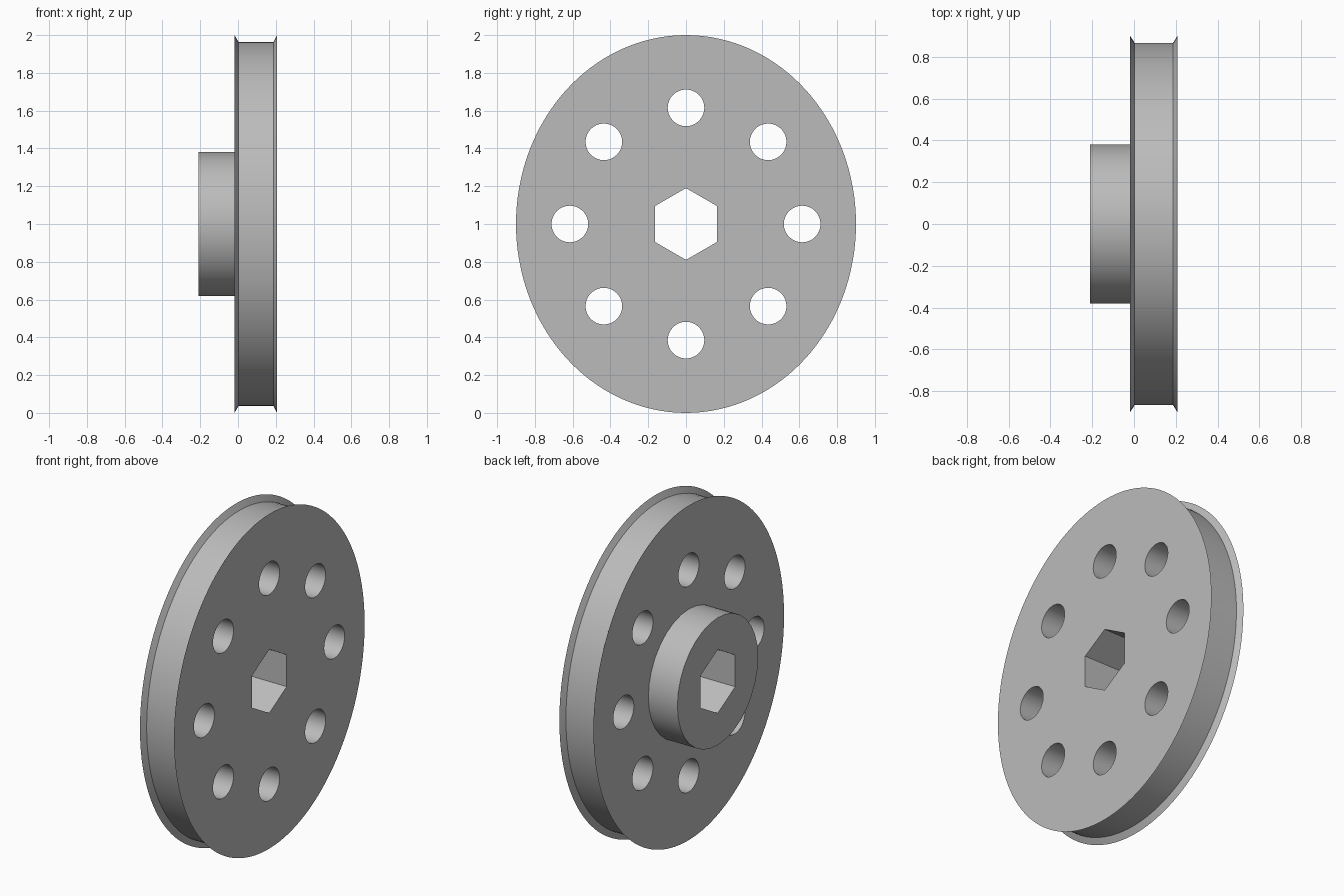
import bpy, bmesh
from math import sin, cos, pi, radians

cube = bpy.data.objects.get("Cube")
if cube:
    bpy.data.objects.remove(cube)

AXIS_Z = 1.0
metal = bpy.data.materials.new("grey metal")
metal.use_nodes = True
grey = (0.5, 0.5, 0.5, 1)
metal.diffuse_color = grey
metal.node_tree.nodes["Principled BSDF"].inputs["Base Color"].default_value = grey


def loft(bm, rings, sides, y=0, z=0):
    """Closed solid along x from (x, y radius, z radius) rings."""
    loops = []
    for x, ry, rz in rings:
        loops.append([bm.verts.new((x, y + ry * sin(2 * pi * i / sides),
                                    z + rz * cos(2 * pi * i / sides)))
                      for i in range(sides)])
    for a, b in zip(loops, loops[1:]):
        for i in range(sides):
            j = (i + 1) % sides
            bm.faces.new((a[i], a[j], b[j], b[i]))
    bm.faces.new(loops[0])
    bm.faces.new(loops[-1])


def make_object(name, bm):
    bmesh.ops.recalc_face_normals(bm, faces=bm.faces)
    mesh = bpy.data.meshes.new(name)
    bm.to_mesh(mesh)
    bm.free()
    mesh.materials.append(metal)
    obj = bpy.data.objects.new(name, mesh)
    obj.location.z = AXIS_Z
    bpy.context.collection.objects.link(obj)
    return obj


# Pulley disc: slightly oval, with a flared lip on each side of the belt track
bm = bmesh.new()
profile = [(-0.018, 1.0), (0.003, 0.963), (0.187, 0.963), (0.207, 1.0)]
loft(bm, [(x, 0.9 * r, r) for x, r in profile], 128)
disc = make_object("pulley_disc", bm)

# Round hub on the left-hand side of the disc
bm = bmesh.new()
loft(bm, [(-0.21, 0.381, 0.381), (-0.016, 0.381, 0.381)], 32)
hub = make_object("hub", bm)

# Cutter: hexagonal shaft bore and eight round lightening holes
bm = bmesh.new()
loft(bm, [(-0.5, 0.19, 0.19), (0.5, 0.19, 0.19)], 6)
for k in range(8):
    a = k * pi / 4
    loft(bm, [(-0.5, 0.097, 0.097), (0.5, 0.097, 0.097)], 32,
         0.615 * sin(a), 0.615 * cos(a))
cutter = make_object("hole_cutter", bm)
cutter.hide_render = True

# Cut the holes, then bake the result into plain meshes
for obj in (disc, hub):
    cut = obj.modifiers.new("holes", 'BOOLEAN')
    cut.operation = 'DIFFERENCE'
    cut.solver = 'EXACT'
    cut.object = cutter
bpy.context.view_layer.update()
graph = bpy.context.evaluated_depsgraph_get()
baked = {o: bpy.data.meshes.new_from_object(o.evaluated_get(graph)) for o in (disc, hub)}
for obj, mesh in baked.items():
    obj.modifiers.clear()
    obj.data = mesh
bpy.data.objects.remove(cutter)

# Smooth round walls, crisp edges
bpy.ops.object.select_all(action='DESELECT')
for obj in (disc, hub):
    obj.select_set(True)
bpy.context.view_layer.objects.active = disc
bpy.ops.object.shade_smooth_by_angle(angle=radians(30))
